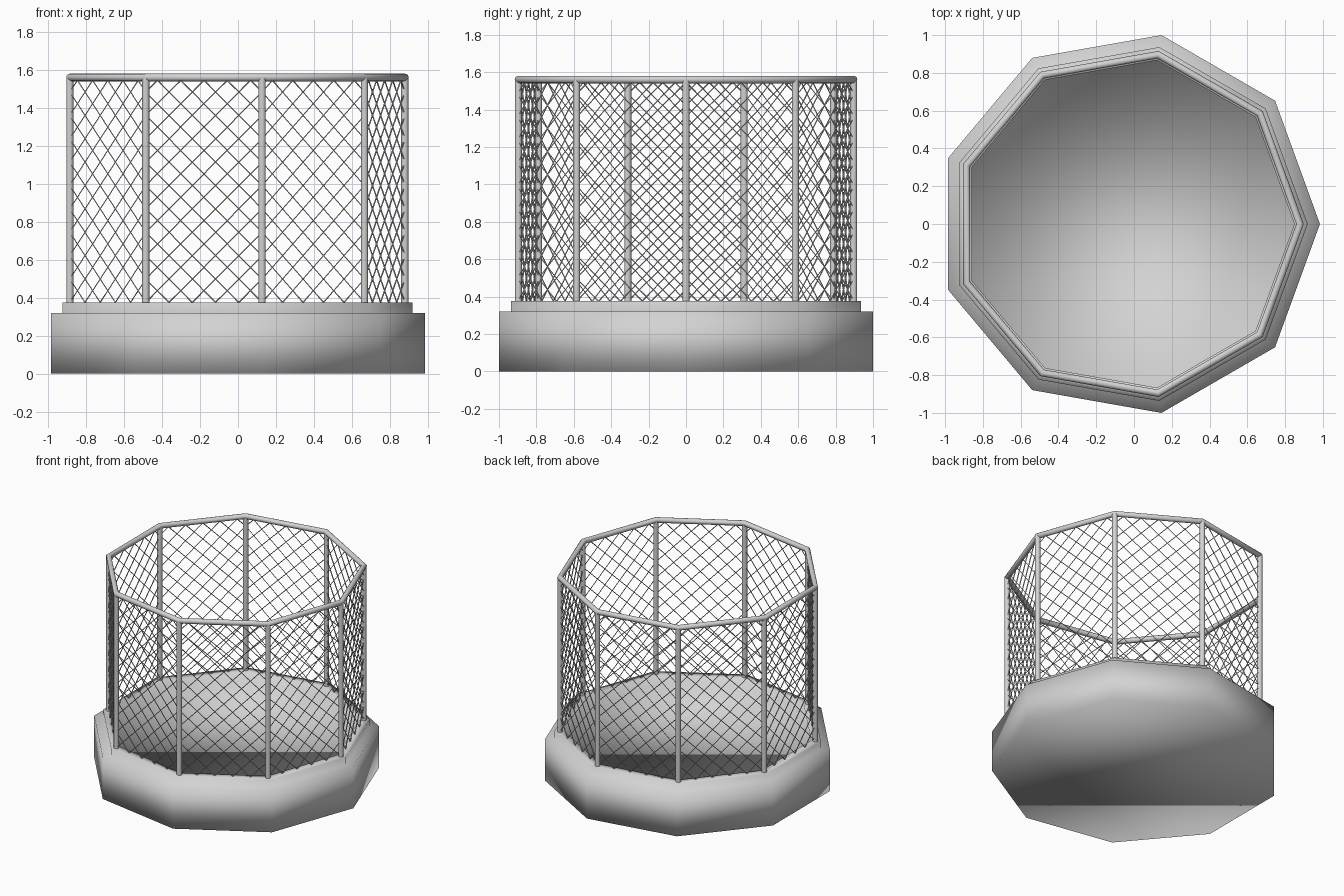
import bpy, bmesh
from math import cos, sin, pi

if "Cube" in bpy.data.objects:
    bpy.data.objects.remove(bpy.data.objects["Cube"], do_unlink=True)

SIDES = 9
STEP = 2 * pi / SIDES
CX = -0.031                # the odd-sided plan sits slightly off its bounding centre
FENCE_R = 0.91
FLOOR_Z, KERB_Z, RIM_Z = 0.32, 0.375, 1.56

grey = bpy.data.materials.new("light_grey")
grey.use_nodes = True
colour = (0.65, 0.65, 0.65, 1)
grey.diffuse_color = colour
grey.node_tree.nodes["Principled BSDF"].inputs["Base Color"].default_value = colour


def add_object(name, data, angle=0.0):
    ob = bpy.data.objects.new(name, data)
    ob.location.x = CX
    ob.rotation_euler.z = angle
    bpy.context.collection.objects.link(ob)
    if not data.materials:
        data.materials.append(grey)
    return ob


def ring_mesh(name, profile, closed):
    """Sweep a radius/height profile round the nine corners."""
    bm = bmesh.new()
    rings = [[bm.verts.new((r * cos(i * STEP), r * sin(i * STEP), z))
              for i in range(SIDES)] for r, z in profile]
    pairs = list(zip(rings, rings[1:]))
    if closed:
        pairs.append((rings[-1], rings[0]))
    else:
        bm.faces.new(rings[0])
        bm.faces.new(rings[-1])
    for low, high in pairs:
        for i in range(SIDES):
            j = (i + 1) % SIDES
            bm.faces.new((low[i], low[j], high[j], high[i]))
    bmesh.ops.recalc_face_normals(bm, faces=bm.faces)
    for f in bm.faces:
        f.smooth = True
    mesh = bpy.data.meshes.new(name)
    bm.to_mesh(mesh)
    bm.free()
    return mesh


# Base with ledge, raised kerb and sunken floor
base_profile = [(1.0155, 0), (1.0155, FLOOR_Z), (0.951, FLOOR_Z),
                (0.951, KERB_Z), (0.88, KERB_Z), (0.88, FLOOR_Z)]
add_object("base", ring_mesh("base", base_profile, False))

# Round top rail
rail_profile = [(FENCE_R + 0.02 * cos(k * pi / 6), RIM_Z + 0.02 * sin(k * pi / 6))
                for k in range(12)]
add_object("top_rail", ring_mesh("top_rail", rail_profile, True))

# Post shared by all corners
bm = bmesh.new()
bmesh.ops.create_cone(bm, cap_ends=True, segments=12, radius1=0.019,
                      radius2=0.019, depth=RIM_Z - KERB_Z + 0.01)
bmesh.ops.translate(bm, verts=bm.verts, vec=(FENCE_R, 0, (RIM_Z + KERB_Z - 0.01) / 2))
for f in bm.faces:
    f.smooth = len(f.verts) == 4
post_mesh = bpy.data.meshes.new("post")
bm.to_mesh(post_mesh)
bm.free()

# Chain-link panel: neighbouring zigzag wires that meet at their bends
COLUMNS, BENDS = 10, 19
width = 2 * FENCE_R * sin(STEP / 2)
apothem = FENCE_R * cos(STEP / 2)
panel = bpy.data.curves.new("wire_panel", "CURVE")
panel.dimensions = "3D"
panel.bevel_depth = 0.004
panel.bevel_resolution = 0
for c in range(COLUMNS):
    wire = panel.splines.new("POLY")
    wire.points.add(BENDS)
    for k, point in enumerate(wire.points):
        y = (c + (c + k) % 2) * width / COLUMNS - width / 2
        z = KERB_Z + k * (RIM_Z - 0.015 - KERB_Z) / BENDS
        point.co = (apothem, y, z, 1)

for i in range(SIDES):
    add_object(f"post_{i + 1}", post_mesh, i * STEP)
    add_object(f"wire_panel_{i + 1}", panel, (i + 0.5) * STEP)
